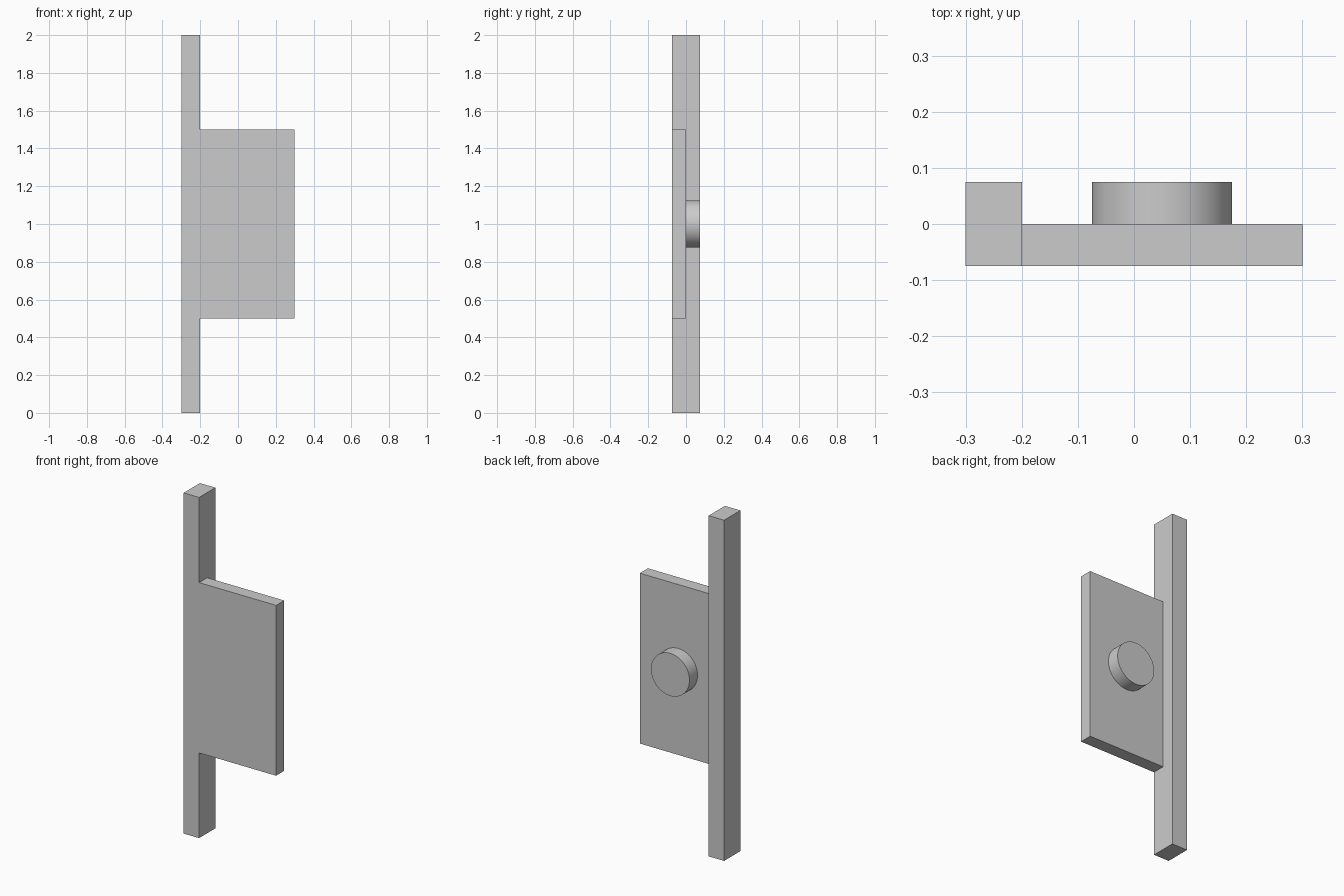
import bpy
import math

cube = bpy.data.objects.get("Cube")
if cube:
    bpy.data.objects.remove(cube, do_unlink=True)

# Single grey finish
GREY = (0.6, 0.6, 0.6, 1.0)
grey = bpy.data.materials.new("plain_grey")
grey.use_nodes = True
grey.diffuse_color = GREY
grey.node_tree.nodes["Principled BSDF"].inputs["Base Color"].default_value = GREY


def box(name, low, high):
    """Axis-aligned block between two corners."""
    centre = [(a + b) / 2 for a, b in zip(low, high)]
    bpy.ops.mesh.primitive_cube_add(size=1, location=centre)
    block = bpy.context.object
    block.name = name
    block.scale = [b - a for a, b in zip(low, high)]
    bpy.ops.object.transform_apply(location=False, rotation=False, scale=True)
    block.data.materials.append(grey)
    return block


# Tall bar and the thinner plate flush with its front
box("upright_bar", (-0.3, -0.075, 0), (-0.2, 0.075, 2))
box("side_plate", (-0.2, -0.075, 0.5), (0.3, 0, 1.5))

# Round boss on the back of the plate
bpy.ops.mesh.primitive_cylinder_add(
    vertices=64, radius=0.125, depth=0.075,
    location=(0.05, 0.0375, 1), rotation=(math.pi / 2, 0, 0))
boss = bpy.context.object
boss.name = "round_boss"
boss.data.materials.append(grey)
bpy.ops.object.shade_smooth_by_angle(angle=math.radians(30))
